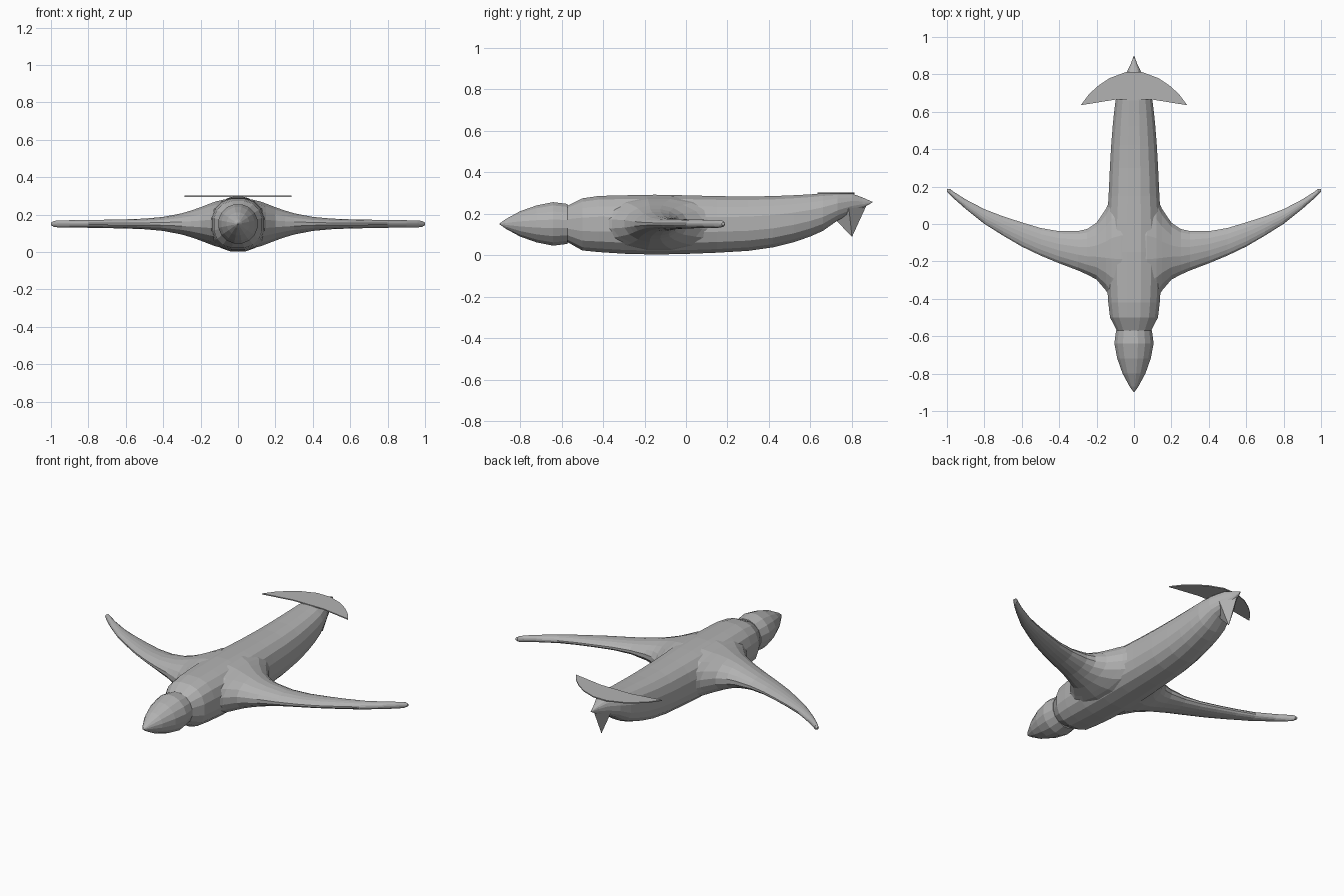
import bpy, bmesh, math

# One plain grey for the whole model
grey = bpy.data.materials.new("plain grey")
grey.diffuse_color = (0.45, 0.45, 0.45, 1)


def finish(name, bm):
    bmesh.ops.recalc_face_normals(bm, faces=bm.faces)
    me = bpy.data.meshes.new(name)
    bm.to_mesh(me)
    bm.free()
    me.materials.append(grey)
    ob = bpy.data.objects.new(name, me)
    bpy.context.collection.objects.link(ob)
    return ob


def loft(name, rings):
    """Skin a list of equal-length point rings and cap both ends."""
    bm = bmesh.new()
    loops = [[bm.verts.new(p) for p in r] for r in rings]
    n = len(loops[0])
    for a, b in zip(loops, loops[1:]):
        for i in range(n):
            j = (i + 1) % n
            bm.faces.new((a[i], a[j], b[j], b[i]))
    bm.faces.new(loops[0])
    bm.faces.new(loops[-1])
    return finish(name, bm)


def oval(n, a, b, power=2.0):
    """Superellipse outline with half sizes a and b."""
    pts = []
    for i in range(n):
        t = 2 * math.pi * (i + 0.5) / n
        c, s = math.cos(t), math.sin(t)
        pts.append((a * math.copysign(abs(c) ** (2 / power), c),
                    b * math.copysign(abs(s) ** (2 / power), s)))
    return pts


def along_y(y, half_w, low, high, power=2.0, n=16):
    mid = (low + high) / 2
    return [(u, y, mid + v) for u, v in oval(n, half_w, (high - low) / 2, power)]


# Body: y, half width, bottom, top
body = [(-0.57, 0.093, 0.06, 0.24), (-0.50, 0.13, 0.02, 0.275),
        (-0.42, 0.14, 0.012, 0.287), (-0.30, 0.148, 0.004, 0.29),
        (-0.15, 0.15, 0.0, 0.293), (0.0, 0.148, 0.003, 0.29),
        (0.15, 0.138, 0.009, 0.286), (0.30, 0.131, 0.018, 0.284),
        (0.42, 0.124, 0.035, 0.286), (0.52, 0.116, 0.06, 0.29),
        (0.60, 0.108, 0.088, 0.294), (0.66, 0.10, 0.115, 0.298),
        (0.73, 0.08, 0.165, 0.299), (0.80, 0.045, 0.20, 0.297),
        (0.85, 0.02, 0.225, 0.278), (0.90, 0.001, 0.254, 0.256)]
loft("body", [along_y(*s, power=2.4) for s in body])

# Head: ogive nose with a small step at the neck
head = [(-0.90, 0.001), (-0.87, 0.023), (-0.80, 0.062), (-0.72, 0.091),
        (-0.64, 0.107), (-0.57, 0.098)]
loft("head", [along_y(y, r, 0.15 - r, 0.15 + r) for y, r in head])

# Wings: x, leading edge, trailing edge, half thickness
wing = [(0.0, -0.46, 0.22, 0.137), (0.07, -0.45, 0.20, 0.134),
        (0.12, -0.41, 0.15, 0.122), (0.15, -0.36, 0.085, 0.111),
        (0.20, -0.30, 0.01, 0.091), (0.25, -0.273, -0.024, 0.073),
        (0.30, -0.25, -0.036, 0.058), (0.40, -0.212, -0.037, 0.038),
        (0.50, -0.17, -0.02, 0.029), (0.60, -0.122, 0.01, 0.025),
        (0.70, -0.063, 0.042, 0.023), (0.80, 0.0, 0.08, 0.021),
        (0.90, 0.08, 0.132, 0.02), (0.96, 0.133, 0.17, 0.019),
        (0.985, 0.157, 0.188, 0.016), (1.0, 0.172, 0.187, 0.007)]
stations = [(-x, a, b, h) for x, a, b, h in wing[:0:-1]] + wing
loft("wings", [[(x, (a + b) / 2 + u, 0.15 + v)
                for u, v in oval(16, (b - a) / 2, h)] for x, a, b, h in stations])

# Tail fins: flat swept plate on top of the tail
half = [(0.10, 0.665), (0.285, 0.635), (0.24, 0.695), (0.19, 0.74),
        (0.13, 0.78), (0.045, 0.812)]
outline = half + [(-x, y) for x, y in reversed(half)]
loft("tail_fins", [[(x, y, z) for x, y in outline] for z in (0.295, 0.301)])

# Tail spike: four-sided point hanging under the tail
base = [(0, 0.725, 0.165), (0.055, 0.785, 0.225), (0, 0.868, 0.235), (-0.055, 0.785, 0.225)]
tip = [(x * 0.02, 0.80 + (y - 0.80) * 0.02, 0.09) for x, y, z in base]
loft("tail_spike", [base, tip])
